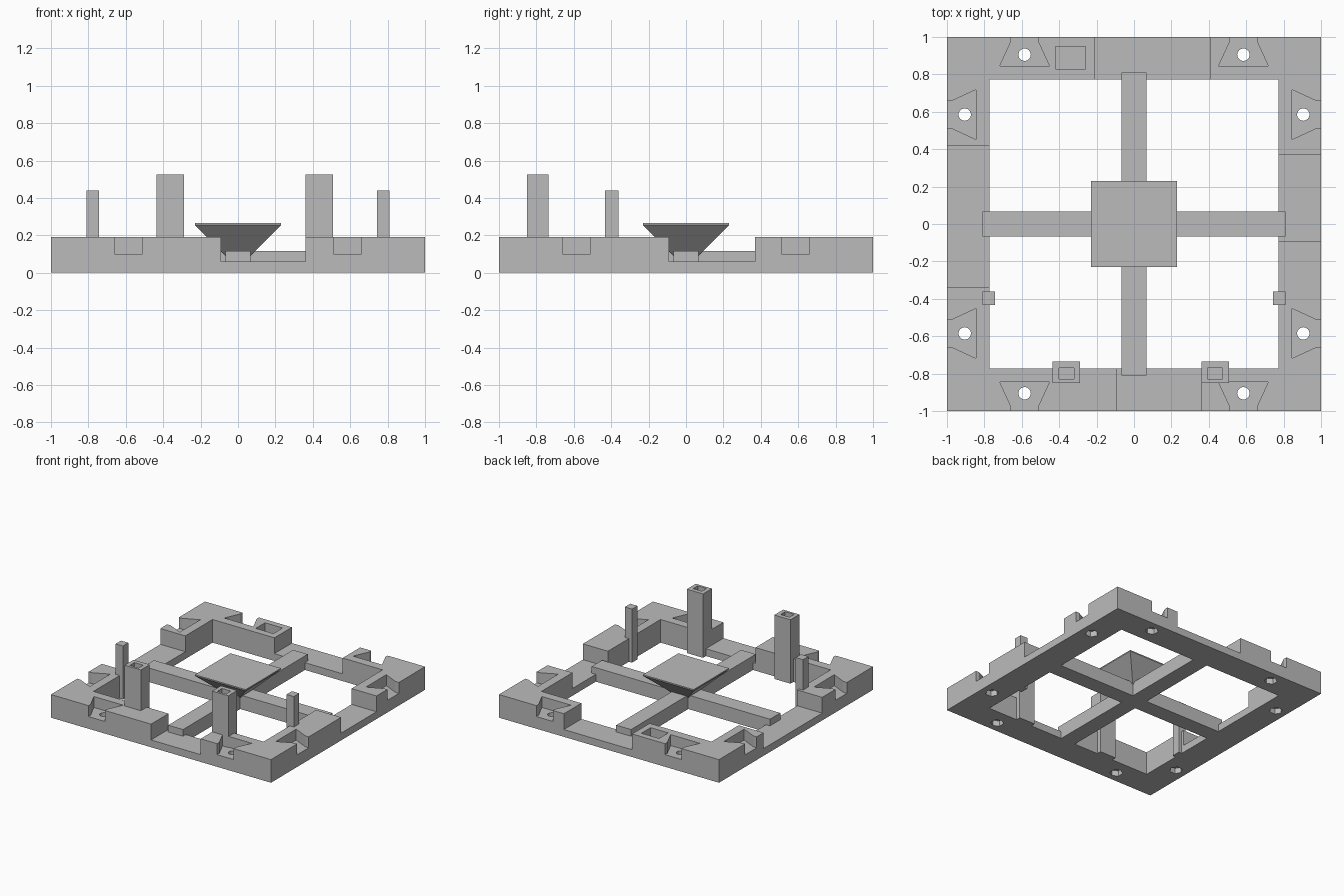
import bpy, bmesh, math
from mathutils import Matrix, Vector

cube = bpy.data.objects.get("Cube")
if cube:
    bpy.data.objects.remove(cube, do_unlink=True)

grey = bpy.data.materials.new("plain grey")
grey.use_nodes = True
COLOUR = (0.5, 0.5, 0.5, 1)
grey.diffuse_color = COLOUR
grey.node_tree.nodes["Principled BSDF"].inputs["Base Color"].default_value = COLOUR

H = 0.19       # raised frame height
LOW = 0.06     # height of the lowered frame spans
BEAM = 0.115   # height of the cross beams
INNER = 0.773  # half width of the frame opening


def make(name, bm):
    bmesh.ops.recalc_face_normals(bm, faces=bm.faces)
    mesh = bpy.data.meshes.new(name)
    bm.to_mesh(mesh)
    bm.free()
    mesh.materials.append(grey)
    obj = bpy.data.objects.new(name, mesh)
    bpy.context.collection.objects.link(obj)
    return obj


def box(name, x0, x1, y0, y1, z0, z1):
    bm = bmesh.new()
    size = Matrix.Diagonal((x1 - x0, y1 - y0, z1 - z0, 1))
    middle = Matrix.Translation(((x0 + x1) / 2, (y0 + y1) / 2, (z0 + z1) / 2))
    bmesh.ops.create_cube(bm, size=1, matrix=middle @ size)
    return make(name, bm)


def prism(name, outline, direction, matrix=Matrix()):
    bm = bmesh.new()
    face = bm.faces.new([bm.verts.new(p) for p in outline])
    new = bmesh.ops.extrude_face_region(bm, geom=[face])["geom"]
    moved = [v for v in new if isinstance(v, bmesh.types.BMVert)]
    bmesh.ops.translate(bm, verts=moved, vec=Vector(direction))
    bmesh.ops.transform(bm, matrix=matrix, verts=bm.verts)
    return make(name, bm)


def cylinder(name, x, y, z0, z1, radius, sides, matrix):
    bm = bmesh.new()
    place = matrix @ Matrix.Translation((x, y, (z0 + z1) / 2))
    bmesh.ops.create_cone(bm, cap_ends=True, segments=sides, radius1=radius,
                          radius2=radius, depth=z1 - z0, matrix=place)
    return make(name, bm)


def cut(target, cutter):
    mod = target.modifiers.new("cut", "BOOLEAN")
    mod.operation = "DIFFERENCE"
    mod.solver = "EXACT"
    mod.object = cutter
    bpy.context.view_layer.objects.active = target
    bpy.ops.object.modifier_apply(modifier=mod.name)
    bpy.data.objects.remove(cutter, do_unlink=True)


# Square frame with a lowered span on each side
frame = box("frame", -1, 1, -1, 1, 0, H)
cut(frame, box("opening", -INNER, INNER, -INNER, INNER, -1, 1))
cut(frame, box("front_span", -0.09, 0.36, -1.1, -0.7, LOW, 1))
cut(frame, box("back_span", -0.21, 0.41, 0.7, 1.1, LOW, 1))
cut(frame, box("left_span", 0.7, 1.1, -0.09, 0.37, LOW, 1))
cut(frame, box("right_span", -1.1, -0.7, -0.34, 0.42, LOW, 1))

# Two dovetail sockets per side, each with a bolt hole and a hex nut pocket
half = [(0.075, -1.05), (0.075, -0.97), (0.133, -0.845)]
for turn in range(4):
    spin = Matrix.Rotation(turn * math.pi / 2, 4, "Z")
    for cx in (-0.585, 0.585):
        outline = [(cx + x, y, 0.1) for x, y in half]
        outline += [(cx - x, y, 0.1) for x, y in reversed(half)]
        cut(frame, prism("socket", outline, (0, 0, 0.3), spin))
        cut(frame, cylinder("bolt_hole", cx, -0.905, -0.2, 0.4, 0.033, 24, spin))
        cut(frame, cylinder("nut_pocket", cx, -0.905, -0.1, 0.045, 0.05, 6, spin))

# Blind pocket in the back rail
cut(frame, box("pocket", -0.42, -0.26, 0.83, 0.95, 0.07, 1))

# Crossed beams whose end tabs rest on the lowered spans
side = [(INNER, 0), (INNER, LOW), (0.81, LOW), (0.81, BEAM)]
outline = [(x, -0.067, z) for x, z in side]
outline += [(-x, -0.067, z) for x, z in reversed(side)]
for name, angle in (("side_beam", 0), ("front_back_beam", math.pi / 2)):
    prism(name, outline, (0, 0.134, 0), Matrix.Rotation(angle, 4, "Z"))

# Flared central platform with a thin square rim
bm = bmesh.new()
bmesh.ops.create_cone(bm, cap_ends=True, segments=4, radius1=0.015 * math.sqrt(2),
                      radius2=0.23 * math.sqrt(2), depth=0.215,
                      matrix=Matrix.Translation((0, 0, 0.1475))
                      @ Matrix.Rotation(math.pi / 4, 4, "Z"))
make("platform_flare", bm)
box("platform_rim", -0.23, 0.23, -0.23, 0.23, 0.255, 0.265)

# Tall hollow posts at the front
for name, x0 in (("right_front_post", -0.435), ("left_front_post", 0.36)):
    post = box(name, x0, x0 + 0.147, -0.85, -0.735, 0, 0.525)
    cut(post, box("post_bore", x0 + 0.034, x0 + 0.114, -0.83, -0.77, 0.4, 1))

# Slim side posts
for name, x in (("right_slim_post", -0.777), ("left_slim_post", 0.777)):
    box(name, x - 0.033, x + 0.033, -0.432, -0.362, 0, 0.44)
